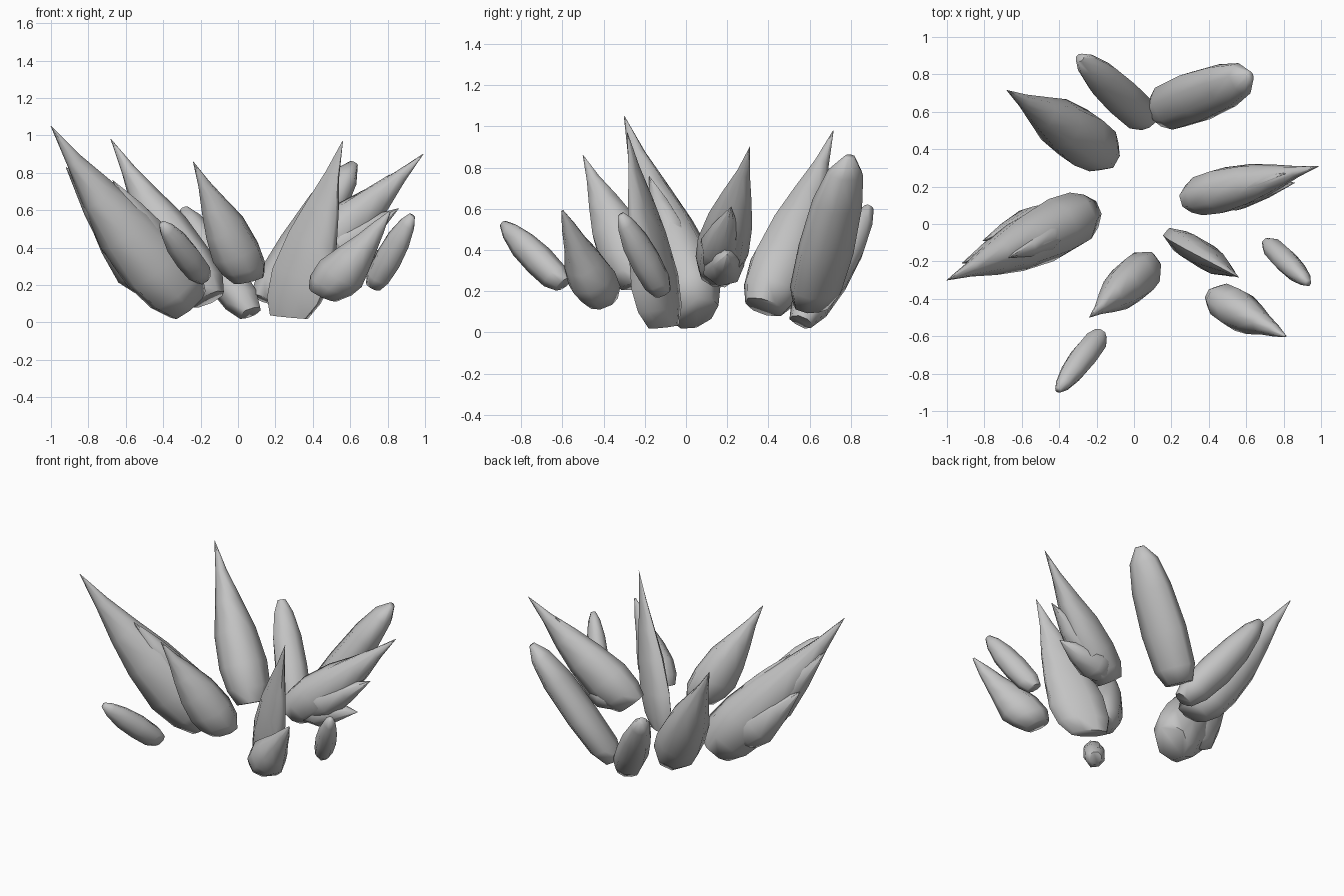
import bpy, bmesh, math, random
from mathutils import Vector

if "Cube" in bpy.data.objects:
    bpy.data.objects.remove(bpy.data.objects["Cube"])

random.seed(4)
stone = bpy.data.materials.new("grey_crystal")
stone.diffuse_color = (0.55, 0.55, 0.55, 1)
stone.use_nodes = True
stone.node_tree.nodes["Principled BSDF"].inputs["Base Color"].default_value = stone.diffuse_color

# Radius along the length: (position, scale)
POINTED = [(-0.07, 0.66), (0.03, 0.95), (0.18, 1.05), (0.4, 0.9), (0.6, 0.6), (0.8, 0.26), (1, 0.01)]
CLUB = [(-0.13, 0.65), (0.0, 0.97), (0.17, 1.05), (0.38, 0.85), (0.58, 0.55), (0.8, 0.32), (1, 0.05)]
BLUNT = [(-0.1, 0.58), (0.05, 0.9), (0.35, 1.0), (0.65, 0.88), (0.9, 0.58), (1.03, 0.25)]
BLADE = [(-0.09, 0.62), (0.04, 0.92), (0.35, 1.0), (0.7, 0.92), (0.93, 0.65), (1.05, 0.2)]
SPLINTER = [(-0.1, 0.4), (0.05, 0.85), (0.25, 1.0), (0.6, 0.62), (1, 0.01)]


def shard(name, base, tip, side, depth, profile, sag=0.0, tilt=0.15, sides=8):
    """Loft irregular rings from base to tip; sag bows the middle, tilt slants the base."""
    base, tip = Vector(base), Vector(tip)
    axis = (tip - base).normalized()
    across = axis.cross(Vector((0, 0, 1))).normalized()
    up = across.cross(axis)
    wobble = [random.uniform(0.96, 1.1) for _ in range(sides)]
    bm = bmesh.new()
    rings = []
    for t, r in profile:
        centre = base.lerp(tip, t) - up * sag * math.sin(math.pi * min(max(t, 0), 1))
        slant = tilt * max(0.0, 1 - max(t, 0) * 3)
        ring = []
        for i in range(sides):
            a = 2 * math.pi * (i + 0.5) / sides
            k = r * wobble[i] * random.uniform(0.97, 1.04)
            h = depth * k * math.sin(a)
            ring.append(bm.verts.new(centre + across * side * k * math.cos(a)
                                     + up * h - axis * h * slant))
        rings.append(ring)
    for lo, hi in zip(rings, rings[1:]):
        for i in range(sides):
            j = (i + 1) % sides
            bm.faces.new((lo[i], lo[j], hi[j], hi[i]))
    bm.faces.new(rings[0][::-1])
    bm.faces.new(rings[-1])
    bmesh.ops.recalc_face_normals(bm, faces=bm.faces[:])
    me = bpy.data.meshes.new(name)
    bm.to_mesh(me)
    bm.free()
    me.materials.append(stone)
    ob = bpy.data.objects.new(name, me)
    bpy.context.collection.objects.link(ob)
    bpy.ops.object.select_all(action='DESELECT')
    ob.select_set(True)
    bpy.context.view_layer.objects.active = ob
    bpy.ops.object.shade_smooth_by_angle(angle=math.radians(70))


# Tall pointed shards
shard("back_left_shard", (-0.195, 0.40, 0.18), (-0.68, 0.715, 0.98), 0.145, 0.15, POINTED, 0.01)
shard("left_shard", (-0.31, 0.03, 0.16), (-1.0, -0.3, 1.05), 0.15, 0.185, POINTED, 0.025, 0)
shard("right_shard", (0.36, 0.15, 0.32), (0.99, 0.31, 0.9), 0.12, 0.14, POINTED, 0.01)
shard("centre_shard", (0.29, -0.115, 0.09), (0.56, -0.285, 0.97), 0.07, 0.165, POINTED, 0, 0.27)
shard("front_shard", (0.04, -0.255, 0.27), (-0.24, -0.5, 0.86), 0.11, 0.13, POINTED, 0, 0.3)
shard("front_right_shard", (0.49, -0.425, 0.2), (0.81, -0.6, 0.59), 0.1, 0.125, CLUB, 0.01, 0.3)

# Blunt shards
shard("back_shard", (0.035, 0.59, 0.1), (-0.28, 0.88, 0.59), 0.105, 0.1, BLUNT, 0.01)
shard("back_right_blade", (0.175, 0.615, 0.18), (0.6, 0.785, 0.82), 0.135, 0.1, BLADE)
shard("low_front_shard", (-0.205, -0.62, 0.26), (-0.4, -0.88, 0.52), 0.07, 0.075, BLUNT)
shard("low_right_shard", (0.74, -0.13, 0.225), (0.925, -0.31, 0.56), 0.065, 0.08, BLUNT)

# Splinters growing off the large shards
shard("left_outer_splinter", (-0.52, -0.06, 0.34), (-0.92, -0.21, 0.83), 0.1, 0.12, SPLINTER, 0, 0, 7)
shard("left_lower_splinter", (-0.46, 0.03, 0.22), (-0.81, -0.09, 0.57), 0.1, 0.13, SPLINTER, 0, 0, 7)
shard("left_upper_splinter", (-0.42, -0.05, 0.4), (-0.67, -0.18, 0.76), 0.08, 0.09, SPLINTER, 0, 0, 7)
shard("right_upper_splinter", (0.48, 0.17, 0.45), (0.81, 0.27, 0.79), 0.09, 0.08, SPLINTER, 0, 0, 7)
shard("right_middle_splinter", (0.46, 0.155, 0.35), (0.86, 0.22, 0.61), 0.1, 0.1, SPLINTER, 0, 0, 7)
shard("right_lower_splinter", (0.4, 0.175, 0.31), (0.775, 0.2, 0.38), 0.1, 0.1, SPLINTER, 0, 0, 7)
